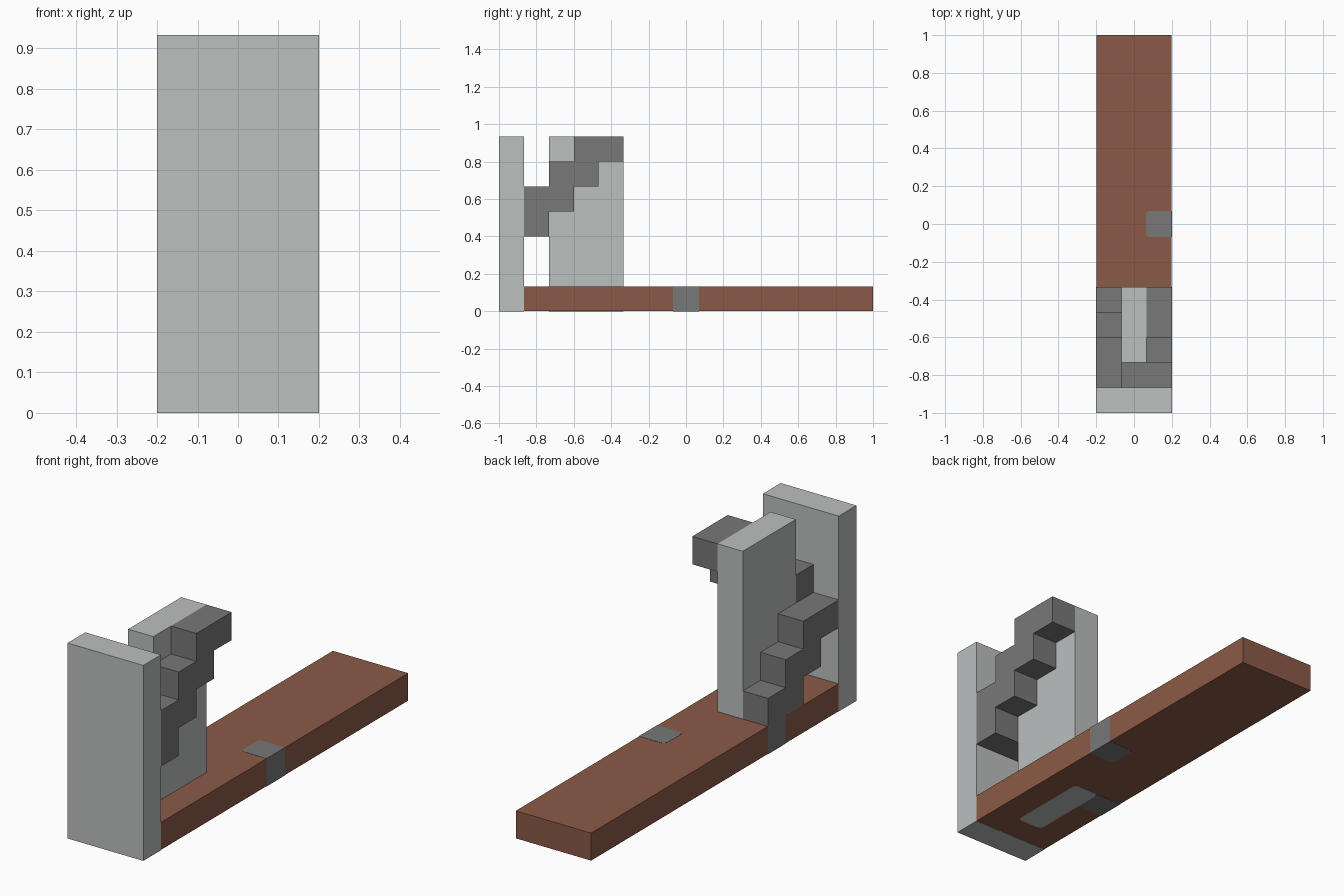
import bpy, bmesh

if "Cube" in bpy.data.objects:
    bpy.data.objects.remove(bpy.data.objects["Cube"])

U = 2 / 15          # one block
GAP = 0.001         # the plank sits this far inside the stone inlays


def material(name, rgb):
    m = bpy.data.materials.new(name)
    m.use_nodes = True
    m.diffuse_color = (*rgb, 1)
    node = m.node_tree.nodes["Principled BSDF"]
    node.inputs["Base Color"].default_value = (*rgb, 1)
    node.inputs["Roughness"].default_value = 0.9
    return m


pale = material("pale stone", (0.5, 0.525, 0.52))
dark = material("dark stone", (0.188, 0.188, 0.188))
brown = material("brown wood", (0.258, 0.102, 0.063))


def finish(name, bm, mat):
    bmesh.ops.recalc_face_normals(bm, faces=bm.faces)
    mesh = bpy.data.meshes.new(name)
    bm.to_mesh(mesh)
    bm.free()
    mesh.materials.append(mat)
    obj = bpy.data.objects.new(name, mesh)
    bpy.context.collection.objects.link(obj)
    return obj


def box(name, mat, lo, hi, round_if=None):
    """Box between two corners; upright edges passing round_if are rounded."""
    bm = bmesh.new()
    bmesh.ops.create_cube(bm, size=1)
    for v in bm.verts:
        v.co = [lo[i] if v.co[i] < 0 else hi[i] for i in range(3)]
    if round_if:
        edges = [e for e in bm.edges
                 if abs(e.verts[0].co.z - e.verts[1].co.z) > GAP and round_if(e.verts[0].co)]
        bmesh.ops.bevel(bm, geom=edges, offset=0.02, segments=2, affect='EDGES', profile=0.5)
    return finish(name, bm, mat)


def block(name, mat, lo, hi):
    """Box given in whole blocks from the front right bottom corner."""
    origin = (-1.5 * U, -1, 0)
    return box(name, mat, *[[o + c * U for o, c in zip(origin, p)] for p in (lo, hi)])


def staircase(name, mat, column, spans):
    """Extrude a stepped profile; each span is the bottom and top of one step."""
    under, over = [], []
    for i, (bottom, top) in enumerate(spans, start=1):
        under += [(i, bottom), (i + 1, bottom)]
        over += [(i, top), (i + 1, top)]
    profile = list(dict.fromkeys(under + over[::-1]))
    bm = bmesh.new()
    x = (column - 1.5) * U
    face = bm.faces.new([bm.verts.new((x, -1 + y * U, z * U)) for y, z in profile])
    grown = bmesh.ops.extrude_face_region(bm, geom=[face])["geom"]
    bmesh.ops.translate(bm, vec=(U, 0, 0),
                        verts=[g for g in grown if isinstance(g, bmesh.types.BMVert)])
    return finish(name, bm, mat)


# Long plank base
box("base_plank", brown, (-1.5 * U + GAP, -1 + U, GAP), (1.5 * U - GAP, 1, U - GAP))

# Upright walls
block("front_wall", pale, (0, 0, 0), (3, 1, 7))
block("centre_wall", pale, (1, 2, 0.5), (2, 5, 7))
box("centre_wall_foot", pale, (-U / 2, -1 + 2 * U, 0), (U / 2, -1 + 5 * U, 0.009),
    round_if=lambda co: True)

# Stairs winding around the centre wall
staircase("lower_stairs", dark, 0, [(3, 4), (2, 4), (1, 3), (0, 2)])
block("landing", dark, (1, 1, 3), (2, 2, 5))
staircase("upper_stairs", dark, 2, [(3, 5), (4, 6), (5, 7), (6, 7)])

# Stone inlay in the plank edge
box("stone_inlay", dark, (U / 2 - 0.004, -0.069, 0), (1.5 * U, 0.069, U),
    round_if=lambda co: co.x < U)
